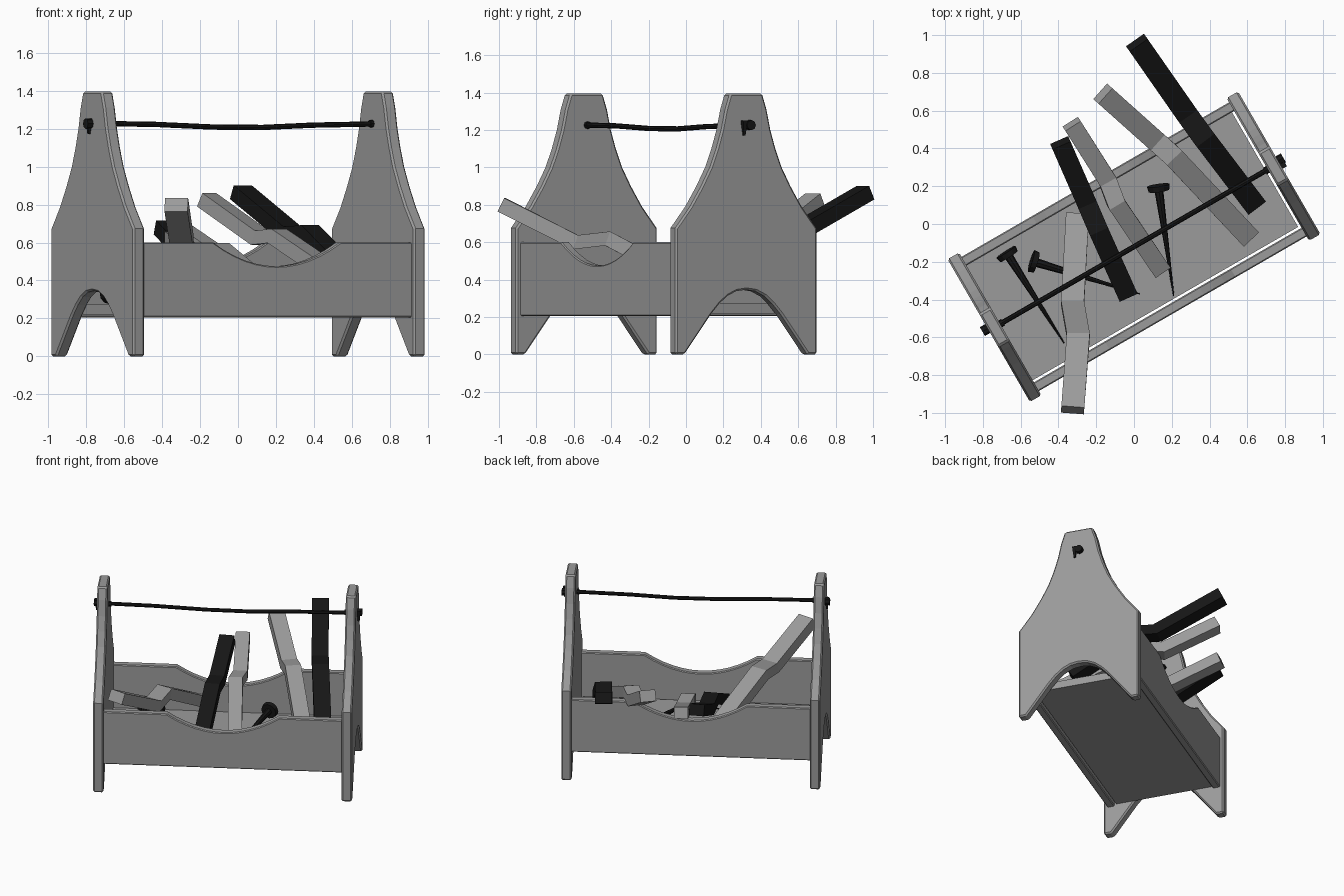
import bpy, bmesh, math
from mathutils import Matrix, Vector

if "Cube" in bpy.data.objects:
    bpy.data.objects.remove(bpy.data.objects["Cube"])

# The whole box is turned 30 degrees on the ground
BOX = Matrix.Translation((0, -0.12, 0)) @ Matrix.Rotation(math.radians(30), 4, 'Z')


def material(name, v):
    m = bpy.data.materials.new(name)
    m.diffuse_color = (v, v, v, 1)
    m.use_nodes = True
    m.node_tree.nodes["Principled BSDF"].inputs["Base Color"].default_value = m.diffuse_color
    return m


black = material("black_iron", 0.008)
grey = material("dark_grey", 0.33)


def finish(name, bm, mat=None, bevel=0):
    bmesh.ops.recalc_face_normals(bm, faces=bm.faces)
    me = bpy.data.meshes.new(name)
    bm.to_mesh(me)
    bm.free()
    ob = bpy.data.objects.new(name, me)
    bpy.context.collection.objects.link(ob)
    me.materials.append(mat or grey)
    if bevel:
        m = ob.modifiers.new("bevel", 'BEVEL')
        m.width = bevel
        m.segments = 1
        m.limit_method = 'ANGLE'
        m.angle_limit = math.radians(50)
    return ob


def board(name, outline, place, depth, bevel=0.01):
    """Extrude a flat outline; place(a, z) gives the 3D start point."""
    bm = bmesh.new()
    f = bm.faces.new([bm.verts.new(place(a, z)) for a, z in outline])
    r = bmesh.ops.extrude_face_region(bm, geom=[f])
    vs = [v for v in r["geom"] if isinstance(v, bmesh.types.BMVert)]
    bmesh.ops.translate(bm, verts=vs, vec=depth)
    bmesh.ops.transform(bm, matrix=BOX, verts=bm.verts)
    return finish(name, bm, bevel=bevel)


def sweep(name, points, section, mat=None, matrix=Matrix()):
    """Sweep a flat section along a polyline."""
    pts = [Vector(p) for p in points]
    bm = bmesh.new()
    rings = []
    for i, p in enumerate(pts):
        t = (pts[min(i + 1, len(pts) - 1)] - pts[max(i - 1, 0)]).normalized()
        side = t.cross(Vector((0, 0, 1))).normalized()
        up = side.cross(t)
        rings.append([bm.verts.new(matrix @ (p + side * a + up * b)) for a, b in section])
    n = len(section)
    for r0, r1 in zip(rings, rings[1:]):
        for k in range(n):
            bm.faces.new((r0[k], r0[(k + 1) % n], r1[(k + 1) % n], r1[k]))
    bm.faces.new(rings[0])
    bm.faces.new(rings[-1])
    return finish(name, bm, mat)


def ring(r, n=8):
    return [(r * math.cos(2 * math.pi * k / n), r * math.sin(2 * math.pi * k / n)) for k in range(n)]


# End panels: curved shoulders above, arched legs below
half = [(0.1, 1.395), (0.128, 1.31), (0.152, 1.2), (0.183, 1.1), (0.222, 1.0), (0.276, 0.9),
        (0.345, 0.79), (0.436, 0.675), (0.436, 0.0), (0.38, 0.0), (0.215, 0.215),
        (0.165, 0.27), (0.115, 0.312), (0.06, 0.338)]
outline = half + [(0, 0.346)] + [(-a, z) for a, z in reversed(half)]
for side, u in (("left", -0.888), ("right", 0.818)):
    board(side + "_end_panel", outline, lambda a, z: (u, a, z), (0.07, 0, 0))

# Long side boards with a scooped top edge
scoop = []
for k in range(13):
    a = -0.385 + 0.77 * k / 12
    scoop.append((a, 0.475 + 0.125 * (a / 0.385) ** 2))
side_outline = [(-0.83, 0.206), (-0.83, 0.6)] + scoop + [(0.83, 0.6), (0.83, 0.206)]
for name, v in (("front_side_board", -0.41), ("back_side_board", 0.357)):
    board(name, side_outline, lambda a, z: (a, v, z), (0, 0.053, 0), 0.006)

# Floor board
board("floor_board", [(-0.82, 0.22), (0.805, 0.22), (0.805, 0.275), (-0.82, 0.275)],
      lambda a, z: (a, -0.344, z), (0, 0.703, 0), 0)

# Carrying rod with end pegs and wedges
sweep("handle_rod", [(-0.91, 0, 1.228), (-0.5, 0, 1.222), (-0.15, 0, 1.208), (0.15, 0, 1.206),
                     (0.45, 0, 1.218), (0.91, 0, 1.226)], ring(0.014), black, BOX)
for s, side in ((-1, "left"), (1, "right")):
    sweep(side + "_peg", [(s * 0.875, 0.012, 1.226), (s * 0.92, 0.012, 1.226)], ring(0.027), black, BOX)
    sweep(side + "_collar", [(s * 0.80, 0, 1.226), (s * 0.82, 0, 1.226)], ring(0.02), black, BOX)
    bm = bmesh.new()
    bmesh.ops.create_cone(bm, cap_ends=True, segments=4, radius1=0.008, radius2=0.02, depth=0.08,
                          matrix=BOX @ Matrix.Translation((s * 0.9, -0.022 if s > 0 else 0.012, 1.212))
                          @ Matrix.Rotation(math.pi / 4, 4, 'Z'))
    finish(side + "_wedge", bm, black)

# Cranked bars leaning in the box
bars = [
    ("far_dark_bar", black, 0.058, [(0.015, 0.96, 0.865), (0.28, 0.58, 0.645), (0.37, 0.455, 0.655), (0.64, 0.10, 0.38)]),
    ("long_grey_bar", None, 0.055, [(-0.165, 0.69, 0.825), (0.115, 0.44, 0.625), (0.205, 0.36, 0.635), (0.61, -0.07, 0.36)]),
    ("front_grey_bar", None, 0.061, [(-0.325, -0.985, 0.80), (-0.295, -0.59, 0.60), (-0.325, -0.42, 0.62), (-0.30, 0.04, 0.38)]),
    ("thin_grey_bar", None, 0.048, [(-0.33, 0.53, 0.68), (-0.14, 0.23, 0.55), (-0.095, 0.11, 0.56), (0.145, -0.245, 0.36)]),
    ("near_dark_bar", black, 0.052, [(-0.39, 0.43, 0.68), (-0.25, 0.11, 0.53), (-0.19, -0.03, 0.54), (-0.035, -0.375, 0.36)]),
]
for name, mat, w, pts in bars:
    h = 0.04
    sweep(name, pts, [(-w, -h), (w, -h), (w, h), (-w, h)], mat)

# Loose nails: tapered shank and disc head
nails = [((-0.67, -0.16, 0.335), (-0.37, -0.63, 0.285)),
         ((-0.53, -0.20, 0.35), (0.03, -0.37, 0.285)),
         ((0.13, 0.19, 0.37), (0.21, -0.38, 0.29))]
for i, (head, tip) in enumerate(nails):
    a, b = Vector(head), Vector(tip)
    d = b - a
    turn = d.to_track_quat('Z', 'Y').to_matrix().to_4x4()
    bm = bmesh.new()
    bmesh.ops.create_cone(bm, cap_ends=True, segments=8, radius1=0.024, radius2=0.003, depth=d.length,
                          matrix=Matrix.Translation((a + b) / 2) @ turn)
    bmesh.ops.create_cone(bm, cap_ends=True, segments=12, radius1=0.06, radius2=0.055, depth=0.03,
                          matrix=Matrix.Translation(a) @ turn)
    finish("nail_%d" % (i + 1), bm, black)
